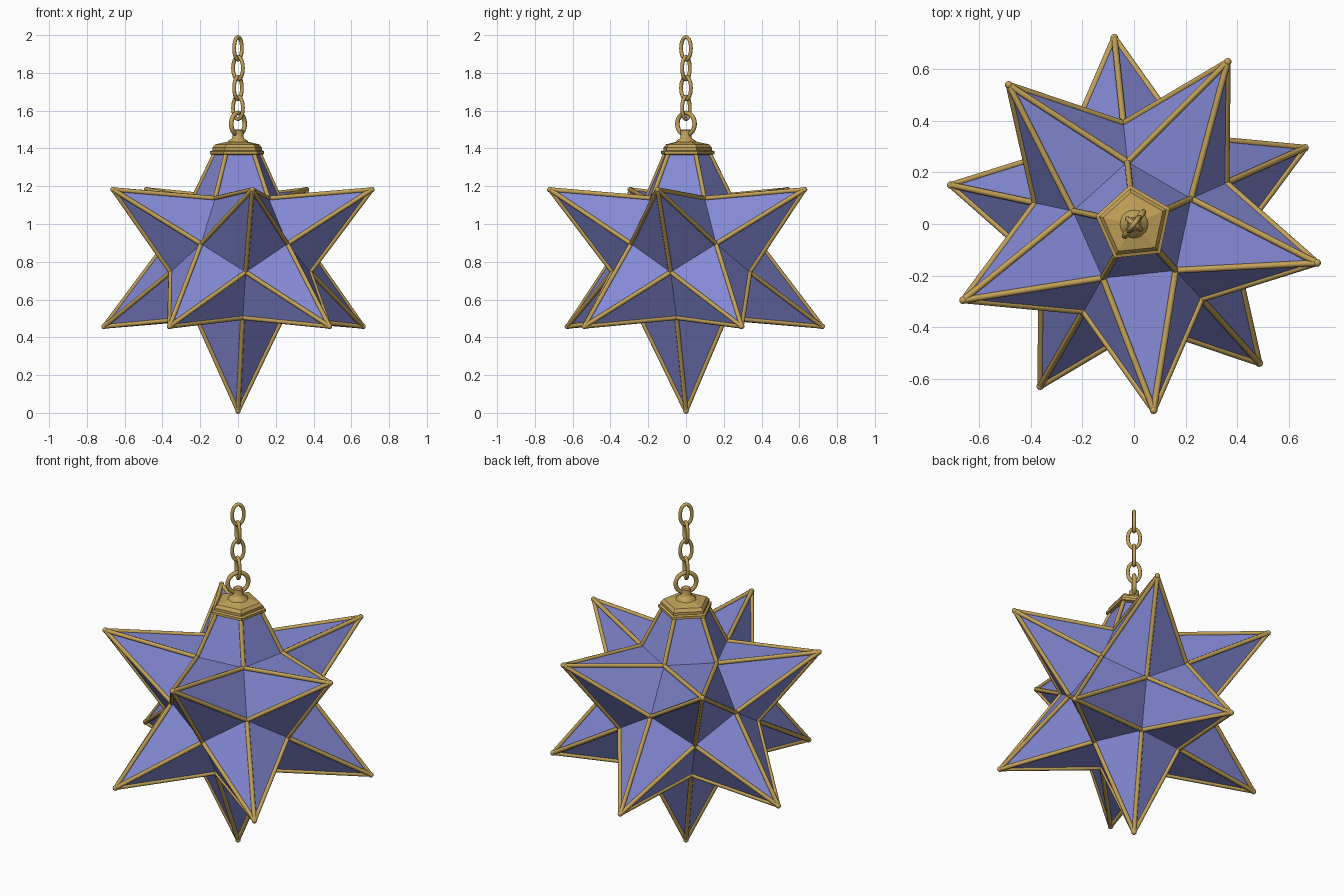
import bpy, bmesh
from math import sin, cos, pi, radians, sqrt
from itertools import combinations
from mathutils import Vector, Matrix

if "Cube" in bpy.data.objects:
    bpy.data.objects.remove(bpy.data.objects["Cube"], do_unlink=True)


def material(name, color):
    mat = bpy.data.materials.new(name)
    mat.use_nodes = True
    mat.diffuse_color = color
    mat.node_tree.nodes["Principled BSDF"].inputs["Base Color"].default_value = color
    return mat


BRASS = material("brass", (0.54, 0.36, 0.10, 1))
GLASS = material("blue glass", (0.23, 0.25, 0.66, 1))


def add_object(name, bm, mat):
    mesh = bpy.data.meshes.new(name)
    bm.to_mesh(mesh)
    bm.free()
    mesh.materials.append(mat)
    obj = bpy.data.objects.new(name, mesh)
    bpy.context.collection.objects.link(obj)
    return obj


def smooth(obj, angle=40):
    bpy.ops.object.select_all(action='DESELECT')
    obj.select_set(True)
    bpy.context.view_layer.objects.active = obj
    bpy.ops.object.shade_smooth_by_angle(angle=radians(angle))


def lathe(name, profile, sides, turn=0):
    """Closed solid from (radius, height) rings."""
    bm = bmesh.new()
    rings = [[bm.verts.new((r * cos(turn + 2 * pi * i / sides),
                            r * sin(turn + 2 * pi * i / sides), z))
              for i in range(sides)] for r, z in profile]
    for low, high in zip(rings, rings[1:]):
        for i in range(sides):
            j = (i + 1) % sides
            bm.faces.new((low[i], low[j], high[j], high[i]))
    bm.faces.new(rings[0][::-1])
    bm.faces.new(rings[-1])
    return add_object(name, bm, BRASS)


# Star layout: twelve spikes around a twelve-sided core
CENTER = Vector((0, 0, 0.82))
REACH, CORE, CUT = 0.81, 0.398, 1.385
TURN = radians(-12)
dirs = [Vector((0, 0, 1)), Vector((0, 0, -1))]
for k in range(5):
    for side, offset in ((1, 0), (-1, pi / 5)):
        a = TURN + offset + 2 * pi * k / 5
        dirs.append(Vector((2 * cos(a), 2 * sin(a), side)) / sqrt(5))


def touching(a, b):
    return dirs[a].dot(dirs[b]) > 0.4


corners = {}
for tri in combinations(range(len(dirs)), 3):
    if all(touching(a, b) for a, b in combinations(tri, 2)):
        total = sum((dirs[i] for i in tri), Vector())
        corners[tri] = CENTER + total.normalized() * CORE
tips = [CENTER + d * REACH for d in dirs]

# Each spike side is a triangle between its tip and two core corners
panels = []
for t in range(len(dirs)):
    for u in range(len(dirs)):
        if t != u and touching(t, u):
            p, q = [c for tri, c in corners.items() if t in tri and u in tri]
            tip = tips[t]
            normal = (p - tip).cross(q - tip)
            if normal.dot((p + q) / 2 - CENTER) < 0:
                p, q = q, p
            panels.append((tip, p, q))


def trim_top(bm):
    bmesh.ops.bisect_plane(bm, geom=bm.verts[:] + bm.edges[:] + bm.faces[:],
                           plane_co=(0, 0, CUT), plane_no=(0, 0, 1),
                           clear_outer=True)


# Glass panels
bm = bmesh.new()
for tri in panels:
    bm.faces.new([bm.verts.new(p) for p in tri])
trim_top(bm)
add_object("glass_panels", bm, GLASS)

# Flat raised strips framing every panel
bm = bmesh.new()
for tri in panels:
    face = bm.faces.new([bm.verts.new(p) for p in tri])
    face.normal_update()
    normal = face.normal.copy()
    strips = bmesh.ops.inset_region(bm, faces=[face], thickness=0.026,
                                    use_even_offset=True)["faces"]
    bmesh.ops.delete(bm, geom=[face], context='FACES_ONLY')
    raised = bmesh.ops.extrude_face_region(bm, geom=strips)["geom"]
    bmesh.ops.translate(bm, vec=normal * 0.009,
                        verts=[v for v in raised if isinstance(v, bmesh.types.BMVert)])
trim_top(bm)
add_object("panel_frames", bm, BRASS)

# Round beads along the spike ridges, with a small ball on every tip
bm = bmesh.new()
for t, tip in enumerate(tips):
    for tri, corner in corners.items():
        if t in tri:
            end = tip
            if t == 0:
                end = corner.lerp(tip, (CUT - corner.z) / (tip.z - corner.z))
            axis = end - corner
            place = (Matrix.Translation((corner + end) / 2)
                     @ axis.to_track_quat('Z', 'Y').to_matrix().to_4x4())
            bmesh.ops.create_cone(bm, cap_ends=True, segments=8, radius1=0.012,
                                  radius2=0.012, depth=axis.length, matrix=place)
    if t:
        bmesh.ops.create_uvsphere(bm, u_segments=10, v_segments=6, radius=0.015,
                                  matrix=Matrix.Translation(tip))
smooth(add_object("ridge_beads", bm, BRASS), 50)

# Five-sided cap with a stepped rim, then the round neck
lathe("cap", [(0.125, 1.365), (0.152, 1.37), (0.152, 1.385), (0.138, 1.39),
              (0.138, 1.405), (0.122, 1.422), (0.05, 1.437)], 5, radians(24))
smooth(lathe("neck", [(0.058, 1.425), (0.052, 1.44), (0.034, 1.452),
                      (0.028, 1.46), (0.028, 1.495), (0.022, 1.5)], 20))


# Chain of oval links, each turned a quarter from the next
def link(name, z, half_width, half_height, wire, turn):
    curve = bpy.data.curves.new(name, 'CURVE')
    curve.dimensions = '3D'
    curve.bevel_depth = wire
    curve.bevel_resolution = 2
    spline = curve.splines.new('POLY')
    count = 28
    spline.points.add(count - 1)
    for i, point in enumerate(spline.points):
        a = 2 * pi * i / count
        w = half_width * cos(a)
        point.co = (w * cos(turn), w * sin(turn), z + half_height * sin(a), 1)
    spline.use_cyclic_u = True
    curve.materials.append(BRASS)
    obj = bpy.data.objects.new(name, curve)
    bpy.context.collection.objects.link(obj)
    bpy.ops.object.select_all(action='DESELECT')
    obj.select_set(True)
    bpy.context.view_layer.objects.active = obj
    bpy.ops.object.convert(target='MESH')
    smooth(bpy.context.object, 60)


FACING = radians(52)
link("hanging_ring", 1.53, 0.058, 0.058, 0.012, FACING)
for i in range(4):
    link(f"chain_link_{i + 1}", 1.615 + 0.105 * i, 0.033, 0.06, 0.01,
         FACING + (pi / 2 if i % 2 == 0 else 0))
